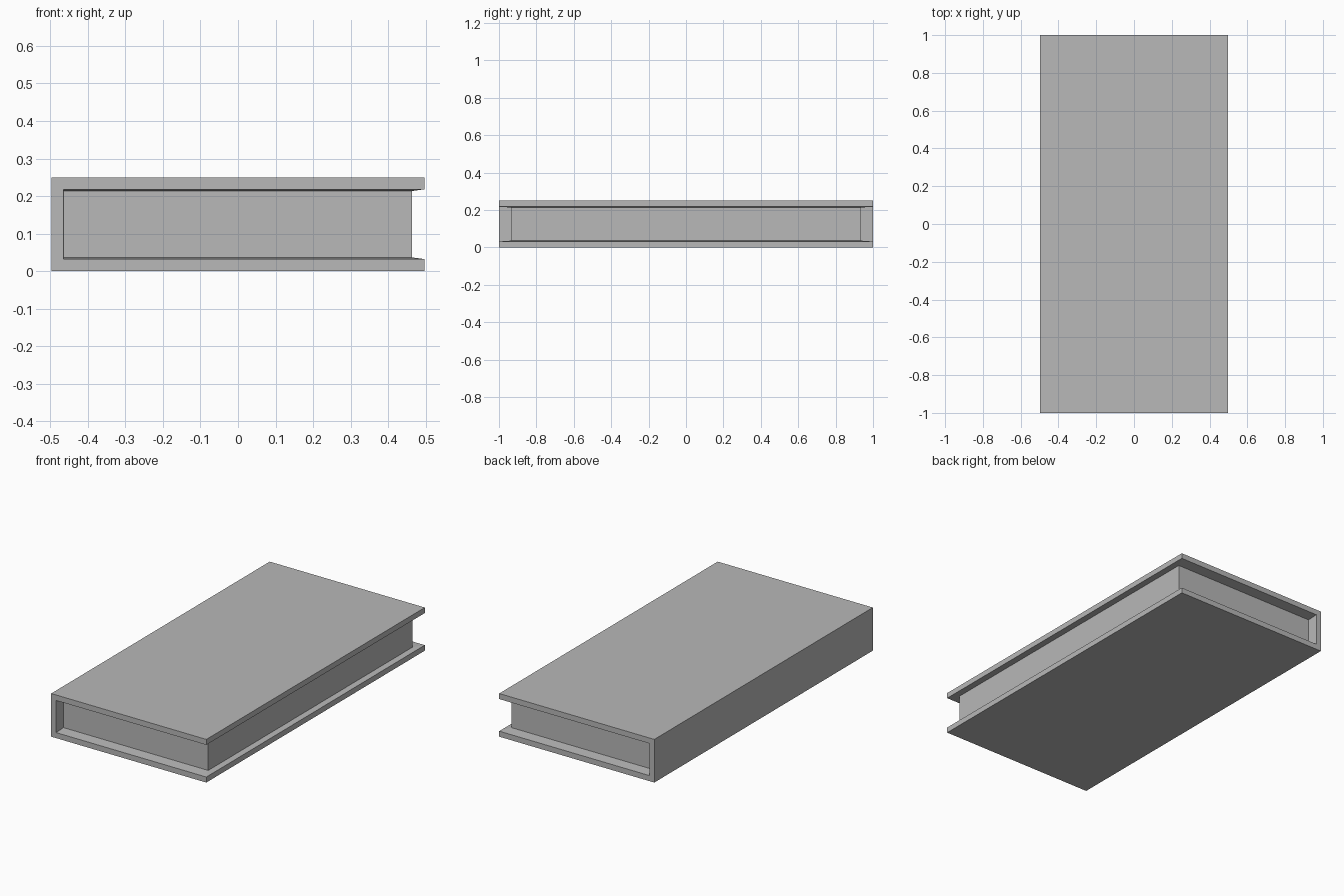
import bpy
import bmesh
from mathutils import Matrix, Vector

default = bpy.data.objects.get("Cube")
if default:
    bpy.data.objects.remove(default, do_unlink=True)

# Overall half sizes, and half sizes of the recessed page block
HALF = Vector((0.497, 1.0, 0.125))
PAGES = Vector((0.464, 0.935, 0.0885))
BOARD = 0.032

grey = bpy.data.materials.new("plain grey")
grey.use_nodes = True
colour = (0.48, 0.48, 0.48, 1.0)
grey.diffuse_color = colour
grey.node_tree.nodes["Principled BSDF"].inputs["Base Color"].default_value = colour


def clamp(value, limit):
    return max(-limit, min(limit, value))


# Closed block the size of the whole book
bm = bmesh.new()
bmesh.ops.create_cube(bm, size=2.0, matrix=Matrix.Diagonal((*HALF, 1.0)))
bm.normal_update()

# Frame the three open sides, leaving the spine and both boards intact
open_sides = [f for f in bm.faces if abs(f.normal.y) > 0.5 or f.normal.x > 0.5]
bmesh.ops.inset_region(bm, faces=open_sides, thickness=BOARD,
                       use_boundary=True, use_even_offset=True)

# Push the framed faces inward to form the page edges
result = bmesh.ops.extrude_face_region(bm, geom=open_sides)
for vert in (g for g in result["geom"] if isinstance(g, bmesh.types.BMVert)):
    vert.co = [clamp(c, limit) for c, limit in zip(vert.co, PAGES)]
leftover = [f for f in open_sides if f.is_valid]
if leftover:
    bmesh.ops.delete(bm, geom=leftover, context="FACES")

# Stand the book on the ground
bmesh.ops.translate(bm, verts=bm.verts, vec=(0, 0, HALF.z))
bmesh.ops.recalc_face_normals(bm, faces=bm.faces)
mesh = bpy.data.meshes.new("book")
bm.to_mesh(mesh)
bm.free()
mesh.materials.append(grey)
book = bpy.data.objects.new("book", mesh)
bpy.context.collection.objects.link(book)
